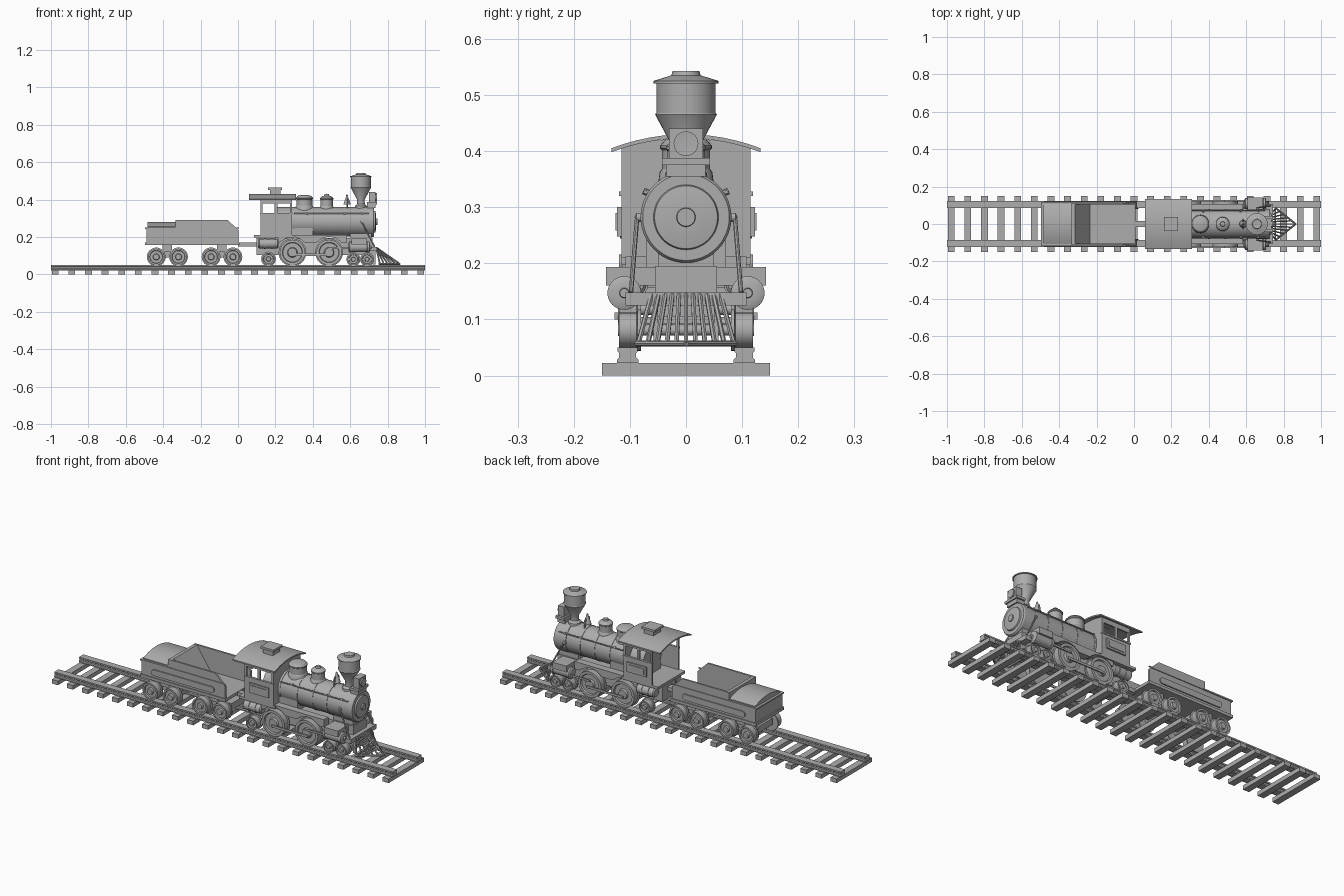
import bpy, bmesh, math
from mathutils import Vector

grey = bpy.data.materials.new("grey")
grey.diffuse_color = (0.42, 0.42, 0.42, 1)


def finish(name, bm, smooth=True):
    bmesh.ops.recalc_face_normals(bm, faces=bm.faces)
    me = bpy.data.meshes.new(name)
    bm.to_mesh(me)
    bm.free()
    me.materials.append(grey)
    if smooth:
        me.shade_smooth()
        me.set_sharp_from_angle(angle=math.radians(32))
    ob = bpy.data.objects.new(name, me)
    bpy.context.collection.objects.link(ob)
    return ob


def box(name, x0, x1, y0, y1, z0, z1):
    return prism(name, [(x0, z0), (x1, z0), (x1, z1), (x0, z1)], y0, y1)


def prism(name, pts, a, b, axis='Y'):
    """Extrude a 2D outline along an axis (Y: xz outline, X: yz outline)."""
    bm = bmesh.new()
    put = (lambda p, h: (p[0], h, p[1])) if axis == 'Y' else (lambda p, h: (h, p[0], p[1]))
    lo = [bm.verts.new(put(p, a)) for p in pts]
    hi = [bm.verts.new(put(p, b)) for p in pts]
    bm.faces.new(lo)
    bm.faces.new(hi[::-1])
    n = len(pts)
    for i in range(n):
        bm.faces.new((lo[i], lo[(i + 1) % n], hi[(i + 1) % n], hi[i]))
    return finish(name, bm)


def lathe(name, prof, loc, axis='Z', sign=1, seg=32):
    """Revolve (radius, height) pairs about an axis through loc."""
    bm = bmesh.new()
    rings = []
    for r, h in prof:
        ring = []
        for i in range(1 if r == 0 else seg):
            t = 2 * math.pi * i / seg
            u, v, w = r * math.cos(t), r * math.sin(t), h * sign
            co = {'Z': (u, v, w), 'X': (w, u, v), 'Y': (u, w, v)}[axis]
            ring.append(bm.verts.new(Vector(co) + Vector(loc)))
        rings.append(ring)
    for A, B in zip(rings, rings[1:]):
        for i in range(seg):
            j = (i + 1) % seg
            if len(A) == 1 and len(B) > 1:
                bm.faces.new((A[0], B[i], B[j]))
            elif len(B) == 1 and len(A) > 1:
                bm.faces.new((A[i], A[j], B[0]))
            elif len(A) > 1:
                bm.faces.new((A[i], A[j], B[j], B[i]))
    return finish(name, bm)


def rod(name, p, q, r, seg=8):
    p, q = Vector(p), Vector(q)
    bm = bmesh.new()
    bmesh.ops.create_cone(bm, cap_ends=True, segments=seg, radius1=r, radius2=r, depth=(q - p).length)
    ob = finish(name, bm)
    ob.rotation_mode = 'QUATERNION'
    ob.rotation_quaternion = (q - p).to_track_quat('Z', 'Y')
    ob.location = (p + q) / 2
    return ob


def arc(half, edge, mid, n=12):
    """Cambered curve points from -half to half."""
    return [(half * (2 * i / n - 1), mid - (mid - edge) * (2 * i / n - 1) ** 2) for i in range(n + 1)]


def wheel_pair(name, x, R, y_in=0.08):
    for s in (-1, 1):
        lathe(name, [(0, y_in), (R + .006, y_in), (R + .006, .086), (R, .088), (R, .119), (R * .8, .119),
                     (R * .75, .111), (R * .4, .111), (R * .34, .121), (0, .121)], (x, 0, .05 + R), 'Y', s)
    rod(name + "_axle", (x, -.085, .05 + R), (x, .085, .05 + R), .01, 12)


# Track
for i in range(23):
    c = -.977 + i * 1.954 / 22
    box("tie", c - .018, c + .018, -.15, .15, 0, .022)
for s in (-1, 1):
    c = .104 * s
    half = [(.019, .022), (.019, .028), (.015, .032), (.015, .04), (.018, .043), (.018, .05)]
    prism("rail", [(c + w, z) for w, z in half] + [(c - w, z) for w, z in half[::-1]], -1, 1, 'X')

# Tender: floor, tank, bunker and wheels
box("tender_base", -.497, .008, -.118, .118, .157, .172)
box("tender_tank", -.49, -.315, -.113, .113, .172, .25)
box("tender_tank_rim", -.497, -.32, -.118, .118, .244, .251)
prism("tender_tank_top", [(-.108, .25)] + arc(.108, .257, .28) + [(.108, .25)], -.484, -.33, 'X')
prism("bunker_slope", [(-.333, .172), (-.333, .291), (-.315, .291), (-.235, .172)], -.108, .108)
for s in (-1, 1):
    prism("tender_side", [(-.333, .172), (.003, .172), (.003, .236), (-.055, .292), (-.333, .292)], .103 * s, .113 * s)
    box("tender_side_trim", -.333, .006, .112 * s, .117 * s, .245, .25)
    slot = []
    for cx, a0 in ((-.075, -90), (-.415, 90)):
        slot += [(cx + .016 * math.cos(math.radians(a0 + k * 30)), .2 + .016 * math.sin(math.radians(a0 + k * 30)))
                 for k in range(7)]
    prism("tender_side_panel", slot, .112 * s, .119 * s)
for x in (-.437, -.318, -.144, -.027):
    wheel_pair("tender_wheel", x, .044)
for c in (-.378, -.086):
    box("tender_truck", c - .09, c + .09, -.06, .06, .09, .125)
    box("truck_bolster", c - .025, c + .025, -.08, .08, .12, .16)
box("coupler", 0, .11, -.015, .015, .15, .17)

# Cab
box("cab_floor", .085, .3, -.115, .115, .197, .21)
for s in (-1, 1):
    a, b = .106 * s, .115 * s
    box("cab_side", .12, .29, a, b, .205, .327)
    box("cab_side_header", .12, .29, a, b, .38, .408)
    for x0, x1 in ((.12, .13), (.196, .21), (.277, .29)):
        box("cab_post", x0, x1, a, b, .325, .385)
    box("cab_sill", .118, .292, a, .119 * s, .32, .328)
    box("cab_panel", .15, .265, b, .123 * s, .248, .3)
    box("cab_panel_inset", .162, .253, b, .126 * s, .258, .29)
prism("cab_front", [(-.115, .205)] + arc(.115, .408, .422) + [(.115, .205)], .28, .29, 'X')
roof = arc(.133, .405, .43)
prism("cab_roof", [(y, z - .007) for y, z in roof] + roof[::-1], .06, .31, 'X')
box("roof_vent", .17, .227, -.03, .03, .42, .452)
box("roof_vent_cap", .16, .236, -.038, .038, .452, .464)

# Boiler with bands and smokebox door
lathe("boiler", [(0, .2), (.078, .2), (.078, .655), (.081, .655), (.081, .722), (.077, .728), (.058, .728),
                 (.056, .735), (.03, .739), (.017, .739), (.016, .745), (0, .745)], (0, 0, .282), 'X', 1, 48)
for x in (.298, .4, .49, .575):
    lathe("boiler_band", [(.075, x - .005), (.08, x - .005), (.08, x + .005), (.075, x + .005)], (0, 0, .282), 'X', 1, 48)

# Smoke stack
lathe("smoke_stack", [(0, .345), (.034, .345), (.032, .366), (.021, .376), (.02, .4), (.055, .465), (.053, .468),
                      (.053, .52), (.058, .52), (.058, .525), (.026, .535), (.024, .543), (.016, .543), (0, .538)],
      (.657, 0, 0))

# Domes and bell
lathe("sand_dome", [(0, .34), (.05, .34), (.047, .362), (.043, .368), (.043, .402), (.046, .405), (.046, .41),
                    (.037, .42), (.018, .425), (0, .426)], (.355, 0, 0))
lathe("steam_dome", [(0, .34), (.04, .34), (.037, .36), (.033, .366), (.033, .4), (.036, .403), (.036, .408),
                     (.026, .418), (.014, .421), (.012, .43), (0, .432)], (.474, 0, 0))
lathe("bell", [(0, .374), (.02, .374), (.017, .382), (.011, .4), (.007, .41), (.004, .425), (0, .428)], (.583, 0, 0), seg=20)
for s in (-1, 1):
    rod("bell_stand", (.583, .023 * s, .35), (.583, .014 * s, .405), .004)

# Headlamp and bracket
box("lamp_bracket", .69, .735, -.035, .035, .355, .375)
box("lamp_shelf", .69, .742, -.043, .043, .375, .388)
box("headlamp", .7, .736, -.03, .03, .388, .44)
lathe("lamp_lens", [(0, .73), (.022, .73), (.022, .743), (.018, .743), (0, .74)], (0, 0, .413), 'X', 1, 24)

# Main frame and running gear
box("main_frame", .1, .72, -.055, .055, .105, .195)
box("firebox", .2, .4, -.07, .07, .19, .25)
box("smokebox_saddle", .6, .715, -.05, .05, .155, .22)
for x in (.291, .487):
    wheel_pair("drive_wheel", x, .068)
for x, r in ((.163, .033), (.617, .031), (.69, .031)):
    wheel_pair("small_wheel", x, r)
edge = [.215 + i * .0075 for i in range(50)]


def over_wheels(x):
    d = max(.083 ** 2 - min((x - .291) ** 2, (x - .487) ** 2), 0)
    return min(.202, max(.172, .118 + math.sqrt(d)))


for s in (-1, 1):
    prism("running_board", [(edge[0], .212)] + [(x, over_wheels(x)) for x in edge] + [(edge[-1], .212)], .07 * s, .108 * s)
    box("side_rod", .285, .5, .121 * s, .127 * s, .1, .112)
    box("piston_rod", .48, .6, .121 * s, .127 * s, .136, .146)
    # Steam cylinder and valve chest
    lathe("steam_cylinder", [(0, .592), (.024, .592), (.03, .596), (.03, .606), (.027, .608), (.027, .69), (.03, .692),
                             (.03, .702), (.022, .706), (.009, .706), (.008, .714), (0, .714)], (0, .11 * s, .147), 'X')
    box("valve_chest", .607, .69, .05 * s, .143 * s, .16, .193)
    # Air tank under the cab
    lathe("air_tank", [(0, .108), (.02, .108), (.025, .114), (.025, .14), (.028, .14), (.028, .147), (.025, .147), (.025, .178),
                       (.028, .178), (.028, .185), (.025, .185), (.025, .21), (.02, .216), (0, .216)], (0, .095 * s, .165), 'X')
    # Handrail, its stanchions and the front brace
    rod("handrail", (.3, .072 * s, .327), (.7, .072 * s, .327), .0035)
    for x in (.37, .57, .665):
        rod("handrail_post", (x, .055 * s, .32), (x, .076 * s, .329), .006)
    lathe("brace_knob", [(0, .074), (.008, .077), (.008, .088), (0, .092)], (.66, 0, .282), 'Y', s, 16)
    rod("front_brace", (.66, .087 * s, .283), (.73, .098 * s, .148), .004)

# Pilot
box("pilot_beam", .705, .742, -.108, .108, .125, .148)
tip = lambda y: .865 - abs(y) * 1.25
for s in (-1, 1):
    prism("pilot_foot", [(.72, .053), (.735, .053), (.735, .13), (.72, .13)], .05 * s, .058 * s)
    rod("pilot_rim", (tip(0), 0, .057), (tip(.088), .088 * s, .057), .005)
rod("pilot_back", (.755, -.088, .057), (.755, .088, .057), .005)
for i in range(-5, 6):
    y = i * .017
    rod("pilot_slat", (.738, y * .72, .145), (tip(y), y, .057), .0045, 6)
